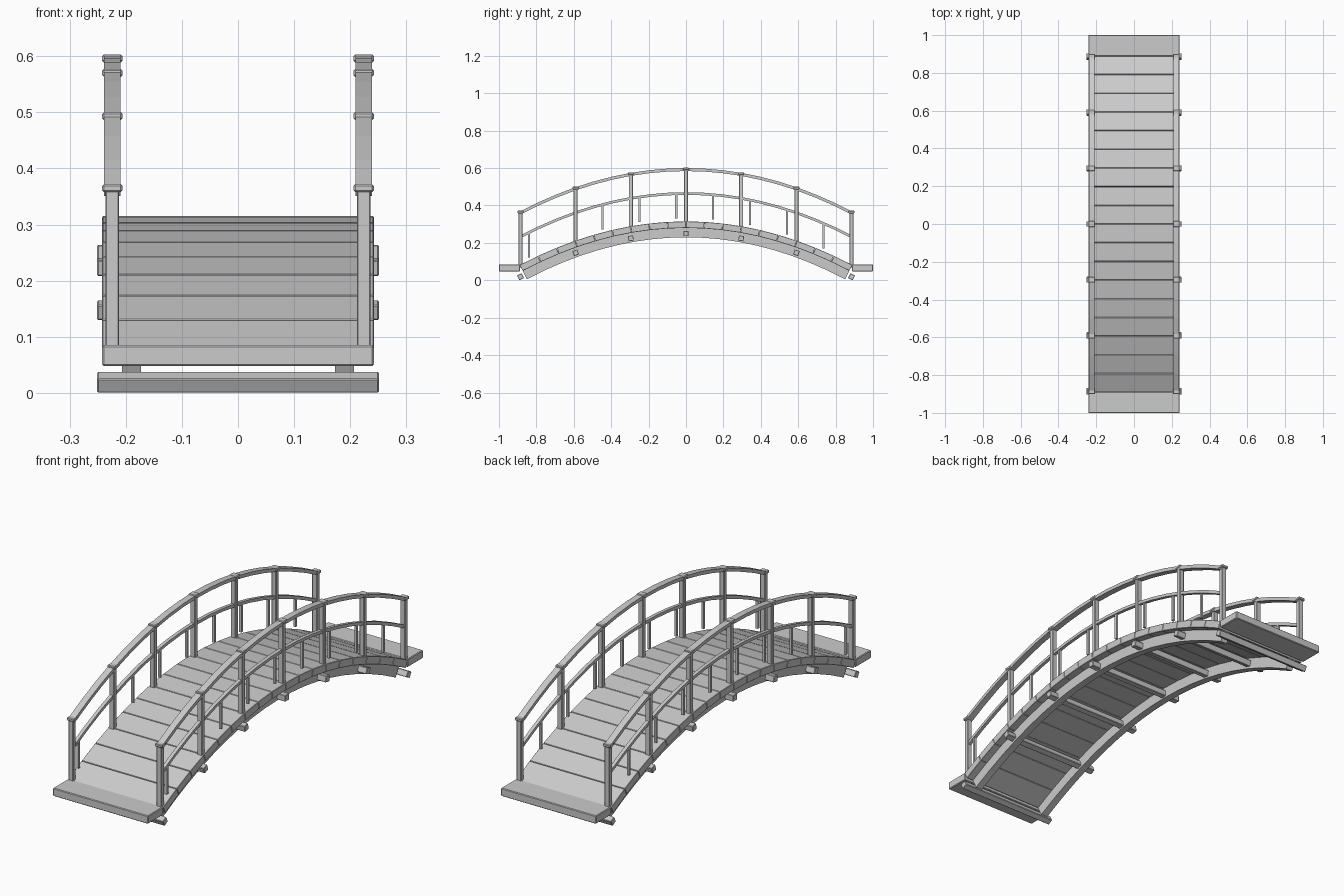
import bpy
import bmesh
from math import atan
from mathutils import Matrix, Vector

if "Cube" in bpy.data.objects:
    bpy.data.objects.remove(bpy.data.objects["Cube"], do_unlink=True)

wood = bpy.data.materials.new("grey_wood")
wood.use_nodes = True
GREY = (0.6, 0.6, 0.6, 1)
wood.diffuse_color = GREY
wood.node_tree.nodes["Principled BSDF"].inputs["Base Color"].default_value = GREY

K = 0.295          # curvature shared by deck and rails
END = 0.89         # half length of the arch
RAIL_X = 0.224
POSTS = [0.295 * i for i in range(-3, 4)]


def arch(y, crown):
    return crown - K * y * y


def slope(y):
    return Matrix.Rotation(atan(-2 * K * y), 4, "X")


def finish(name, bm, bevel=0.0):
    bmesh.ops.recalc_face_normals(bm, faces=bm.faces)
    mesh = bpy.data.meshes.new(name)
    bm.to_mesh(mesh)
    bm.free()
    mesh.materials.append(wood)
    obj = bpy.data.objects.new(name, mesh)
    bpy.context.collection.objects.link(obj)
    if bevel:
        mod = obj.modifiers.new("Bevel", "BEVEL")
        mod.width = bevel
        mod.segments = 1
    return obj


def box(name, center, size, turn=Matrix(), bevel=0.002):
    bm = bmesh.new()
    place = Matrix.Translation(center) @ turn @ Matrix.Diagonal((*size, 1))
    bmesh.ops.create_cube(bm, size=1, matrix=place)
    return finish(name, bm, bevel)


def arched_bar(name, x, width, crown, top, bottom, half, steps=18):
    """Rectangular bar following the arch, offset along its normal."""
    bm = bmesh.new()
    rings = []
    for i in range(steps + 1):
        y = half * (2 * i / steps - 1)
        base = Vector((x, y, arch(y, crown)))
        up = slope(y) @ Vector((0, 0, 1))
        rings.append([bm.verts.new(base + up * o + Vector((s * width / 2, 0, 0)))
                      for s, o in ((-1, bottom), (1, bottom), (1, top), (-1, top))])
    for a, b in zip(rings, rings[1:]):
        for j in range(4):
            k = (j + 1) % 4
            bm.faces.new((a[j], a[k], b[k], b[j]))
    bm.faces.new(rings[0])
    bm.faces.new(rings[-1])
    return finish(name, bm)


# Deck planks laid along the arch
COUNT = 18
for i in range(COUNT):
    y0, y1 = (END * (2 * n / COUNT - 1) for n in (i, i + 1))
    mid = (y0 + y1) / 2
    z0, z1 = arch(y0, 0.315), arch(y1, 0.315)
    length = Vector((y1 - y0, z1 - z0)).length
    turn = slope(mid)
    center = Vector((0, mid, (z0 + z1) / 2)) - turn @ Vector((0, 0, 0.0175))
    box(f"deck_plank_{i + 1}", center, (0.484, length - 0.002, 0.035), turn, 0.0015)

# Flat landing boards at both ends
for side, label in ((-1, "front"), (1, "back")):
    box(f"{label}_landing", (0, side * 0.944, 0.0665), (0.484, 0.112, 0.037), bevel=0.003)

# Cross beams under the deck
for i, y in enumerate(POSTS):
    box(f"cross_beam_{i + 1}", (0, y, arch(y, 0.25)), (0.502, 0.028, 0.028), slope(y))

# Stringers, railings, posts and balusters on each side
for side, label in ((-1, "right"), (1, "left")):
    x = side * RAIL_X
    arched_bar(f"{label}_stringer", side * 0.19, 0.034, 0.315, -0.035, -0.085, END)
    arched_bar(f"{label}_handrail", x, 0.03, 0.592, 0.008, -0.008, END)
    arched_bar(f"{label}_middle_rail", x, 0.016, 0.464, 0.007, -0.007, END)
    for i, y in enumerate(POSTS):
        bottom, top = arch(y, 0.30), arch(y, 0.592)
        box(f"{label}_post_{i + 1}", (x, y, (bottom + top) / 2), (0.024, 0.021, top - bottom))
        box(f"{label}_post_cap_{i + 1}", (x, y, arch(y, 0.596)), (0.036, 0.032, 0.014), bevel=0.003)
    for i in range(9):
        y = -0.84 + 0.197 * i
        if i != 1:
            box(f"{label}_baluster_{i + 1}", (x, y, arch(y, 0.395)), (0.011, 0.011, 0.13), bevel=0)
